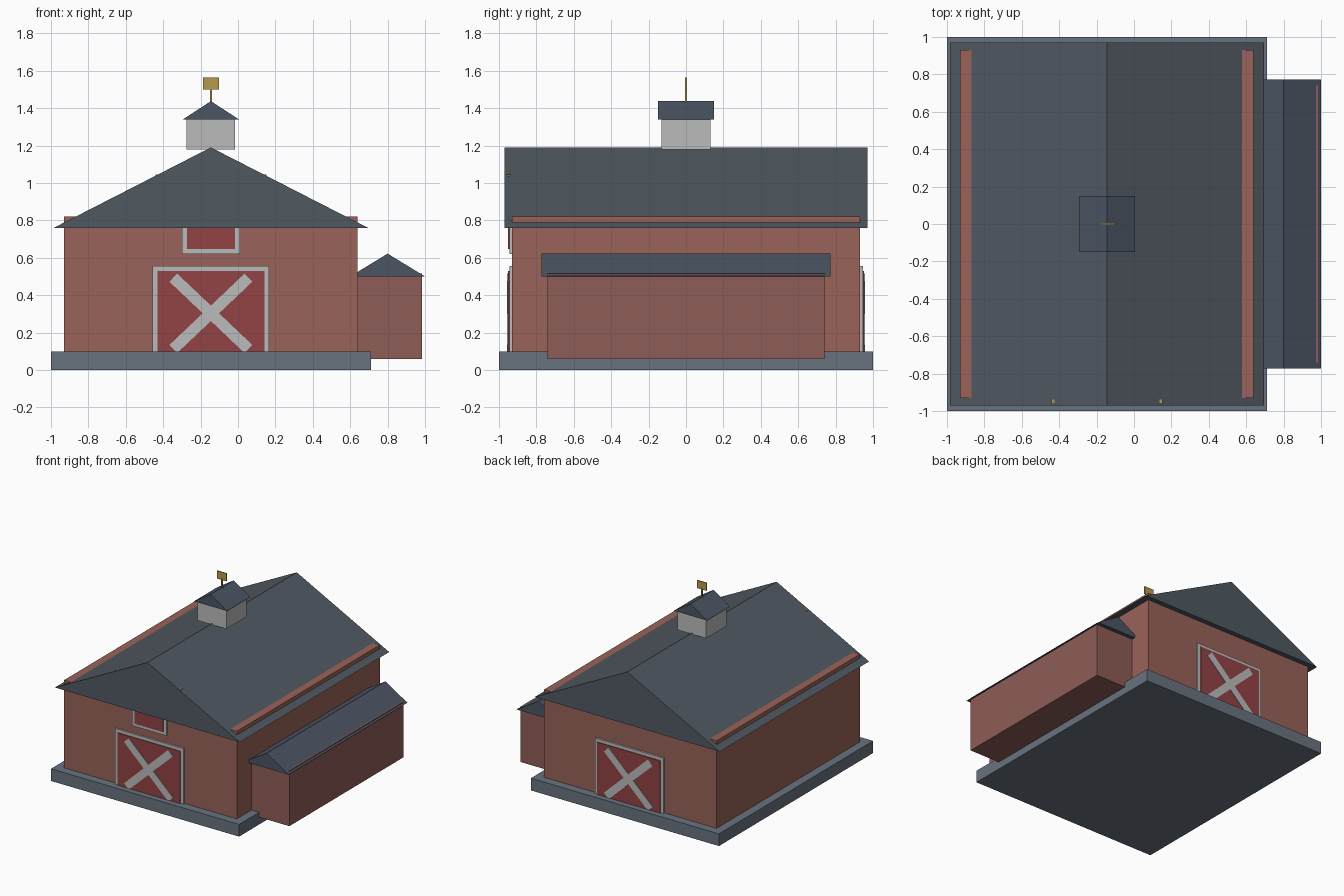
import bpy, bmesh
from math import radians

if "Cube" in bpy.data.objects:
    bpy.data.objects.remove(bpy.data.objects["Cube"])

COLOURS = {
    "wall_red": (0.32, 0.125, 0.10), "lean_red": (0.27, 0.11, 0.095),
    "door_red": (0.29, 0.055, 0.06), "trim_white": (0.5, 0.5, 0.5),
    "roof_slate": (0.08, 0.10, 0.12), "roof_blue": (0.07, 0.09, 0.125),
    "stone": (0.14, 0.17, 0.21), "brass": (0.45, 0.33, 0.07),
}
MATS = {}
for key, c in COLOURS.items():
    MATS[key] = bpy.data.materials.new(key)
    MATS[key].diffuse_color = (*c, 1)

CX = -0.145  # barn centre line


def add_object(name, bm, mat):
    bmesh.ops.recalc_face_normals(bm, faces=bm.faces)
    me = bpy.data.meshes.new(name)
    bm.to_mesh(me)
    bm.free()
    me.materials.append(MATS[mat])
    ob = bpy.data.objects.new(name, me)
    bpy.context.collection.objects.link(ob)
    return ob


def box(name, x, y, z, mat, tilt=0):
    """Box from (min, max) ranges, optionally tilted about y."""
    bm = bmesh.new()
    bmesh.ops.create_cube(bm, size=1)
    for v in bm.verts:
        for i, r in enumerate((x, y, z)):
            v.co[i] *= abs(r[1] - r[0])
    ob = add_object(name, bm, mat)
    ob.location = [sum(r) / 2 for r in (x, y, z)]
    ob.rotation_euler.y = radians(tilt)
    return ob


def gable(name, cx, half_w, half_l, z0, z1, mat):
    """Solid triangular roof with its ridge along y."""
    bm = bmesh.new()
    tri = [(cx - half_w, z0), (cx + half_w, z0), (cx, z1)]
    face = bm.faces.new([bm.verts.new((x, -half_l, z)) for x, z in tri])
    ext = bmesh.ops.extrude_face_region(bm, geom=[face])
    for v in ext["geom"]:
        if isinstance(v, bmesh.types.BMVert):
            v.co.y = half_l
    return add_object(name, bm, mat)


def door(name, side, half_w, z0, z1, sill):
    """Panel with a raised trim frame on the front (-1) or back (1) wall."""
    y_frame, y_panel = (side * 0.92, side * 0.945), (side * 0.92, side * 0.952)
    t = 0.026
    bottom = z0 + t if sill else z0
    box(name + "_panel", (CX - half_w + t, CX + half_w - t), y_panel, (bottom, z1 - t), "door_red")
    for s, label in ((-1, "left"), (1, "right")):
        box(f"{name}_trim_{label}", (CX + s * half_w, CX + s * (half_w - t)), y_frame, (z0, z1), "trim_white")
    box(name + "_trim_top", (CX - half_w, CX + half_w), y_frame, (z1 - t, z1), "trim_white")
    if sill:
        box(name + "_trim_sill", (CX - half_w, CX + half_w), y_frame, (z0, z0 + t), "trim_white")


# Foundation, barn walls and main roof
box("foundation", (-1, 0.71), (-1, 1), (0, 0.10), "stone")
box("barn_walls", (-0.93, 0.64), (-0.93, 0.93), (0.10, 0.82), "wall_red")
gable("barn_roof", CX, 0.84, 0.97, 0.76, 1.19, "roof_slate")

# Side lean-to
box("lean_to_walls", (0.615, 0.985), (-0.74, 0.74), (0.06, 0.516), "lean_red")
gable("lean_to_roof", 0.80, 0.20, 0.772, 0.50, 0.622, "roof_blue")

# Barn doors with crossed boards, front and back
for side, label in ((-1, "front"), (1, "back")):
    door(label + "_door", side, 0.312, 0.10, 0.555, False)
    for tilt in (-43.5, 43.5):
        box(f"{label}_door_cross_board", (CX - 0.277, CX + 0.277), (side * 0.93, side * 0.956),
            (0.273, 0.333), "trim_white", tilt)

# Hayloft door and the rail tucked behind the front gable
door("hayloft_door", -1, 0.155, 0.62, 0.88, True)
box("hoist_rail", (CX - 0.297, CX + 0.297), (-0.957, -0.938), (1.025, 1.046), "brass")

# Cupola with weather vane
box("cupola_walls", (CX - 0.13, CX + 0.13), (-0.13, 0.13), (1.18, 1.34), "trim_white")
gable("cupola_roof", CX, 0.15, 0.15, 1.34, 1.437, "roof_blue")
box("vane_pole", (CX - 0.006, CX + 0.006), (-0.006, 0.006), (1.42, 1.51), "brass")
box("vane_plate", (CX - 0.043, CX + 0.043), (-0.005, 0.005), (1.50, 1.563), "brass")

for m in bpy.data.materials:
    if m.users and not m.is_grease_pencil:
        m.use_nodes = True
        m.node_tree.nodes["Principled BSDF"].inputs["Base Color"].default_value = m.diffuse_color
